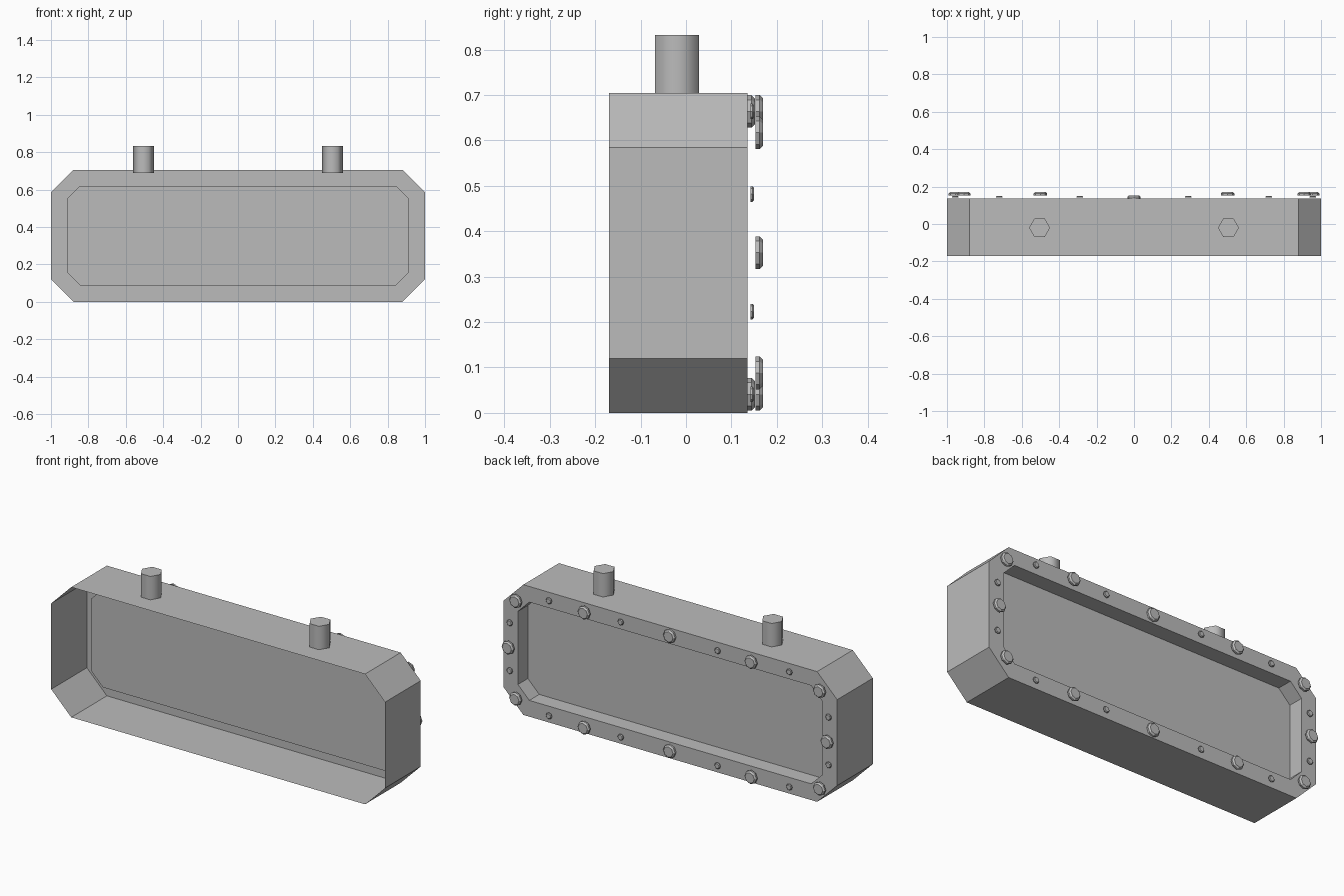
import bpy, bmesh, math
from mathutils import Matrix, Vector

if "Cube" in bpy.data.objects:
    bpy.data.objects.remove(bpy.data.objects["Cube"])

metal = bpy.data.materials.new("grey metal")
metal.diffuse_color = (0.5, 0.5, 0.5, 1)
metal.use_nodes = True
metal.node_tree.nodes["Principled BSDF"].inputs["Base Color"].default_value = metal.diffuse_color


def finish(name, bm, smooth=None):
    mesh = bpy.data.meshes.new(name)
    bm.to_mesh(mesh)
    bm.free()
    mesh.materials.append(metal)
    ob = bpy.data.objects.new(name, mesh)
    bpy.context.collection.objects.link(ob)
    if smooth:
        bpy.ops.object.select_all(action='DESELECT')
        ob.select_set(True)
        bpy.context.view_layer.objects.active = ob
        bpy.ops.object.shade_smooth_by_angle(angle=math.radians(smooth))
    return ob


def octagon(bm, y, w, z0, z1, c):
    """Chamfered rectangle in the xz plane."""
    pts = [(w - c, z0), (w, z0 + c), (w, z1 - c), (w - c, z1),
           (c - w, z1), (-w, z1 - c), (-w, z0 + c), (c - w, z0)]
    return [bm.verts.new((x, y, z)) for x, z in pts]


# Housing: thin open-fronted shell, back flange and recessed panel
bm = bmesh.new()
rings = [octagon(bm, -0.17, 1.0, 0, 0.705, 0.12),
         octagon(bm, 0.135, 1.0, 0, 0.705, 0.12),
         octagon(bm, 0.135, 0.912, 0.088, 0.62, 0.068),
         octagon(bm, 0.05, 0.912, 0.088, 0.62, 0.068)]
for a, b in zip(rings, rings[1:]):
    for i in range(8):
        j = (i + 1) % 8
        bm.faces.new((a[i], b[i], b[j], a[j]))
bm.faces.new(rings[-1][::-1])
bm.normal_update()
finish("housing", bm)

# Pipes: hexagonal stubs through the top
for name, x in (("left_pipe", -0.505), ("right_pipe", 0.505)):
    bm = bmesh.new()
    bmesh.ops.create_cone(bm, cap_ends=True, segments=6, radius1=0.056,
                          radius2=0.056, depth=0.142,
                          matrix=Matrix.Translation((x, -0.02, 0.761))
                          @ Matrix.Rotation(math.radians(30), 4, 'Z'))
    # align corners with the x axis
    v = max((v.co.x - x for v in bm.verts))
    if v < 0.055:
        bmesh.ops.rotate(bm, verts=bm.verts, cent=Vector((x, -0.02, 0)),
                         matrix=Matrix.Rotation(math.radians(30), 3, 'Z'))
    finish(name, bm, 65)


def bolt(name, x, z, y0, y1, r):
    """Eight-sided head with a chamfered outer rim."""
    bm = bmesh.new()
    mid = y0 + (y1 - y0) * 0.55
    loops = []
    for y, rad in ((y0, r), (mid, r), (y1, r * 0.78)):
        loops.append([bm.verts.new((x + rad * math.cos(k * math.pi / 4), y,
                                    z + rad * math.sin(k * math.pi / 4)))
                      for k in range(8)])
    for a, b in zip(loops, loops[1:]):
        for k in range(8):
            j = (k + 1) % 8
            bm.faces.new((a[k], b[k], b[j], a[j]))
    bm.faces.new(loops[0])
    bm.faces.new(loops[-1][::-1])
    bmesh.ops.recalc_face_normals(bm, faces=bm.faces)
    finish(name, bm)


# Large and small bolts around the flange
for side in (-1, 1):
    for z in (0.088, 0.617):
        bolt("corner_bolt", side * 0.91, z, 0.153, 0.17, 0.036)
    bolt("side_bolt", side * 0.955, 0.353, 0.153, 0.17, 0.036)
    for z in (0.223, 0.482):
        bolt("side_rivet", side * 0.955, z, 0.142, 0.15, 0.017)
    for z in (0.041, 0.664):
        bolt("edge_bolt", side * 0.5, z, 0.153, 0.17, 0.036)
        for x in (0.29, 0.72):
            bolt("edge_rivet", side * x, z, 0.142, 0.15, 0.017)
for z in (0.041, 0.664):
    bolt("centre_bolt", 0, z, 0.135, 0.152, 0.036)
